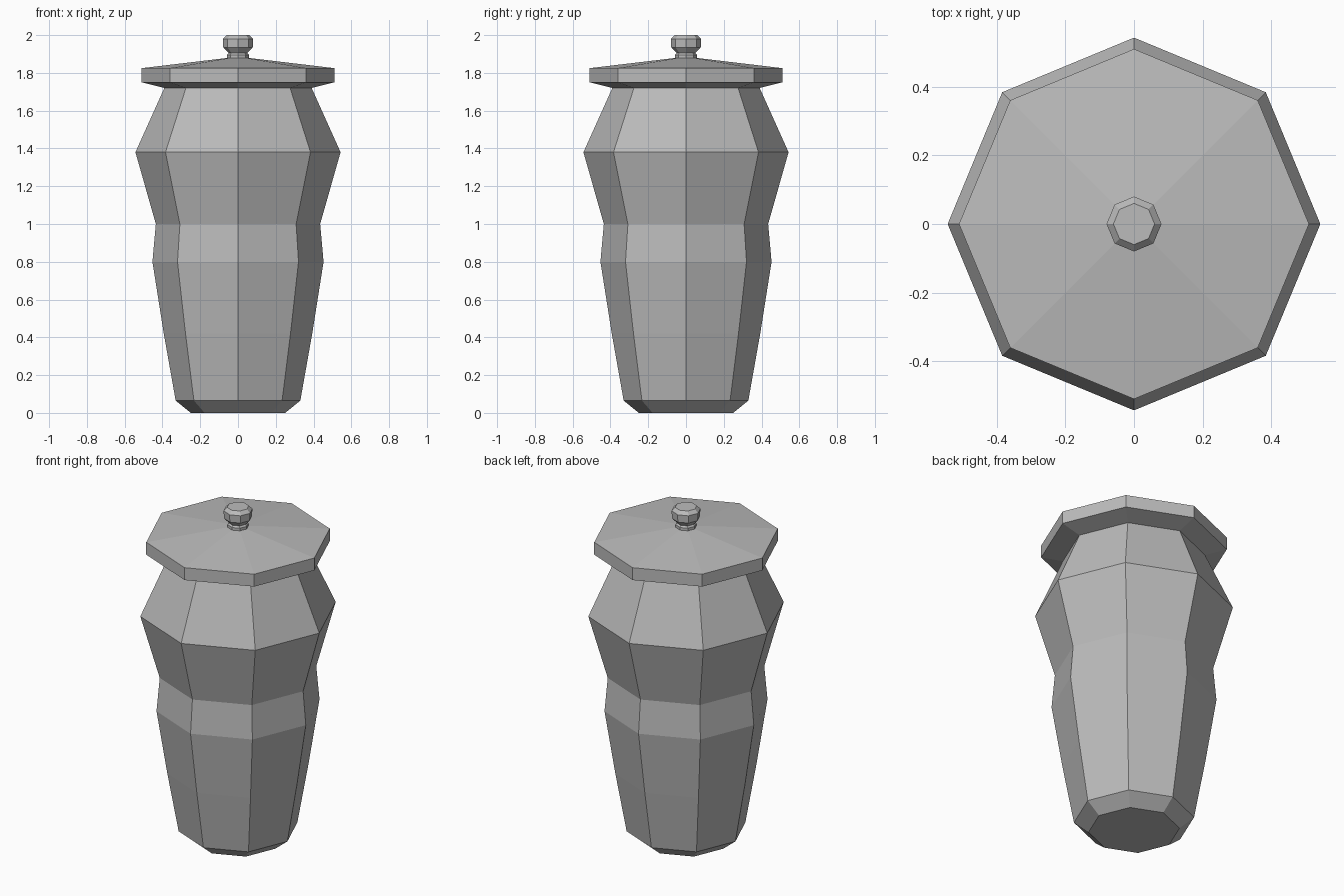
import bpy
import bmesh
from math import cos, sin, tau

SIDES = 8

cube = bpy.data.objects.get("Cube")
if cube:
    bpy.data.objects.remove(cube, do_unlink=True)

# Single grey glaze
glaze = bpy.data.materials.new("grey_glaze")
glaze.use_nodes = True
colour = (0.5, 0.5, 0.5, 1)
glaze.diffuse_color = colour
glaze.node_tree.nodes["Principled BSDF"].inputs["Base Color"].default_value = colour


def turned(name, profile):
    """Closed faceted solid from (radius, height) points, bottom to top."""
    bm = bmesh.new()
    rings = [[bm.verts.new((r * cos(tau * i / SIDES), r * sin(tau * i / SIDES), z))
              for i in range(SIDES)] for r, z in profile]
    for low, high in zip(rings, rings[1:]):
        for i in range(SIDES):
            j = (i + 1) % SIDES
            bm.faces.new((low[i], low[j], high[j], high[i]))
    bm.faces.new(rings[0][::-1])
    bm.faces.new(rings[-1])
    mesh = bpy.data.meshes.new(name)
    bm.to_mesh(mesh)
    bm.free()
    mesh.materials.append(glaze)
    obj = bpy.data.objects.new(name, mesh)
    bpy.context.collection.objects.link(obj)
    return obj


# Jar body: chamfered foot, waist, broad shoulder, neck
turned("jar_body", [(0.25, 0), (0.33, 0.065), (0.393, 0.42), (0.453, 0.8),
                    (0.435, 1.0), (0.543, 1.38), (0.39, 1.72)])

# Overhanging lid with a shallow cone on top
turned("lid", [(0.39, 1.72), (0.51, 1.75), (0.51, 1.825), (0.05, 1.88)])

# Knob on a short stem
turned("lid_knob", [(0.058, 1.87), (0.058, 1.895), (0.05, 1.905), (0.078, 1.935),
                    (0.08, 1.98), (0.06, 2.0)])
